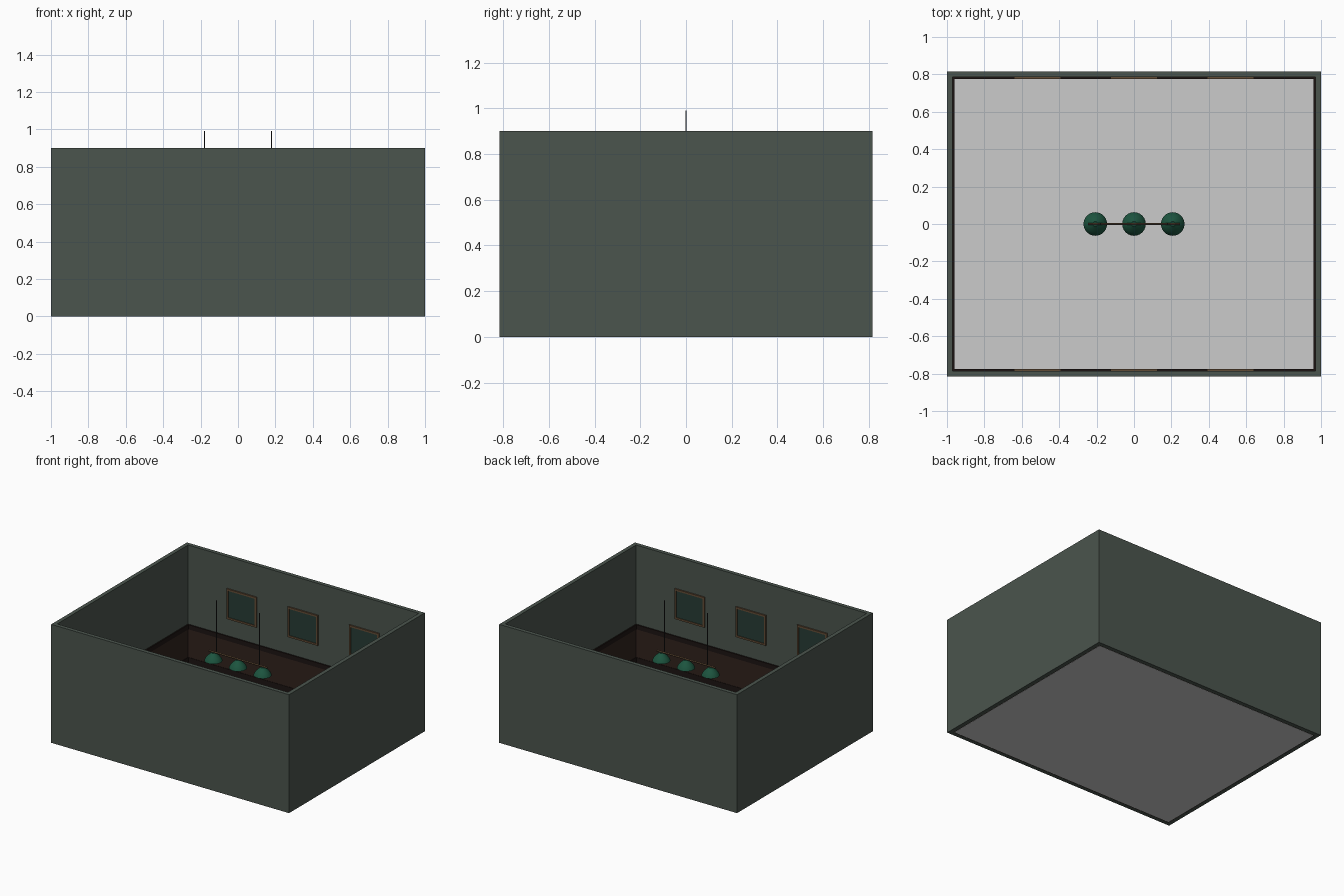
import bpy, bmesh, math

if "Cube" in bpy.data.objects:
    bpy.data.objects.remove(bpy.data.objects["Cube"])

def material(name, r, g, b):
    m = bpy.data.materials.new(name)
    m.diffuse_color = (r, g, b, 1)
    m.use_nodes = True
    m.node_tree.nodes["Principled BSDF"].inputs["Base Color"].default_value = m.diffuse_color
    return m

WALL = material("wall_green", .07, .09, .075)
WOOD = material("dark_wood", .03, .016, .012)
TRIM = material("trim_wood", .012, .007, .006)
GOLD = material("frame_bronze", .12, .07, .035)
CANVAS = material("picture_green", .02, .045, .035)
SHADE = material("lamp_green", .012, .09, .05)
CORD = material("cord", .03, .03, .03)

def finish(name, bm, mat):
    mesh = bpy.data.meshes.new(name)
    bmesh.ops.recalc_face_normals(bm, faces=bm.faces)
    bm.to_mesh(mesh)
    bm.free()
    ob = bpy.data.objects.new(name, mesh)
    bpy.context.collection.objects.link(ob)
    if mat:
        mesh.materials.append(mat)
    return ob

def box(name, x0, x1, y0, y1, z0, z1, mat):
    bm = bmesh.new()
    bmesh.ops.create_cube(bm, size=1)
    for v in bm.verts:
        v.co = (x1 if v.co.x > 0 else x0, y1 if v.co.y > 0 else y0, z1 if v.co.z > 0 else z0)
    return finish(name, bm, mat)

def ring(name, ox, oy, ix, iy, z0, z1, mat):
    """Rectangular band running round the room."""
    bm = bmesh.new()
    loops = [[bm.verts.new((sx * a, sy * b, z)) for sx, sy in ((-1, -1), (1, -1), (1, 1), (-1, 1))]
             for a, b, z in ((ox, oy, z0), (ox, oy, z1), (ix, iy, z1), (ix, iy, z0))]
    for k in range(4):
        p, q = loops[k], loops[(k + 1) % 4]
        for i in range(4):
            j = (i + 1) % 4
            bm.faces.new((p[i], p[j], q[j], q[i]))
    return finish(name, bm, mat)

def rod(name, radius, length, loc, mat, along_x=False):
    bpy.ops.mesh.primitive_cylinder_add(vertices=12, radius=radius, depth=length, location=loc,
                                        rotation=(0, math.pi / 2 if along_x else 0, 0))
    ob = bpy.context.object
    ob.name = name
    ob.data.materials.append(mat)
    bpy.ops.object.shade_smooth_by_angle()

# Room shell
ring("walls", 1, .815, .97, .785, 0, .9, WALL)
box("floor", -.965, .965, -.78, .78, 0, .003, None)
ring("wainscot", .97, .785, .966, .781, .001, .29, WOOD)
ring("chair_rail", .97, .785, .961, .776, .265, .3, TRIM)
ring("baseboard", .97, .785, .963, .778, .001, .05, TRIM)

# Three framed pictures on the front and back walls
for side in (-1, 1):
    for cx in (-.515, 0, .515):
        w, z0, z1, t = .126, .43, .66, .014
        ya, yb = sorted((side * .786, side * .775))
        for s in (-1, 1):
            xa, xb = sorted((cx + s * w, cx + s * (w - t)))
            box("frame_side", xa, xb, ya, yb, z0, z1, GOLD)
        box("frame_bottom", cx - w + t, cx + w - t, ya, yb, z0, z0 + t, GOLD)
        box("frame_top", cx - w + t, cx + w - t, ya, yb, z1 - t, z1, GOLD)
        ya, yb = sorted((side * .786, side * .78))
        box("picture", cx - w + t, cx + w - t, ya, yb, z0 + t, z1 - t, CANVAS)

# Hanging lamp: bar, two cords and three bell shades
rod("lamp_bar", .006, .49, (0, 0, .592), GOLD, True)
for s in (-1, 1):
    rod("lamp_cord", .003, .4, (s * .18, 0, .79), CORD)

PROFILE = [(.063, .527), (.058, .54), (.045, .558), (.028, .574), (.014, .586)]
for cx in (-.207, 0, .207):
    bm = bmesh.new()
    n = 24
    loops = [[bm.verts.new((cx + r * math.cos(2 * math.pi * i / n), r * math.sin(2 * math.pi * i / n), z))
              for i in range(n)] for r, z in PROFILE]
    for a, b in zip(loops, loops[1:]):
        for i in range(n):
            j = (i + 1) % n
            bm.faces.new((a[i], a[j], b[j], b[i]))
    bm.faces.new(loops[-1])
    shade = finish("lamp_shade", bm, SHADE)
    bpy.ops.object.select_all(action='DESELECT')
    shade.select_set(True)
    bpy.context.view_layer.objects.active = shade
    bpy.ops.object.shade_smooth_by_angle()
